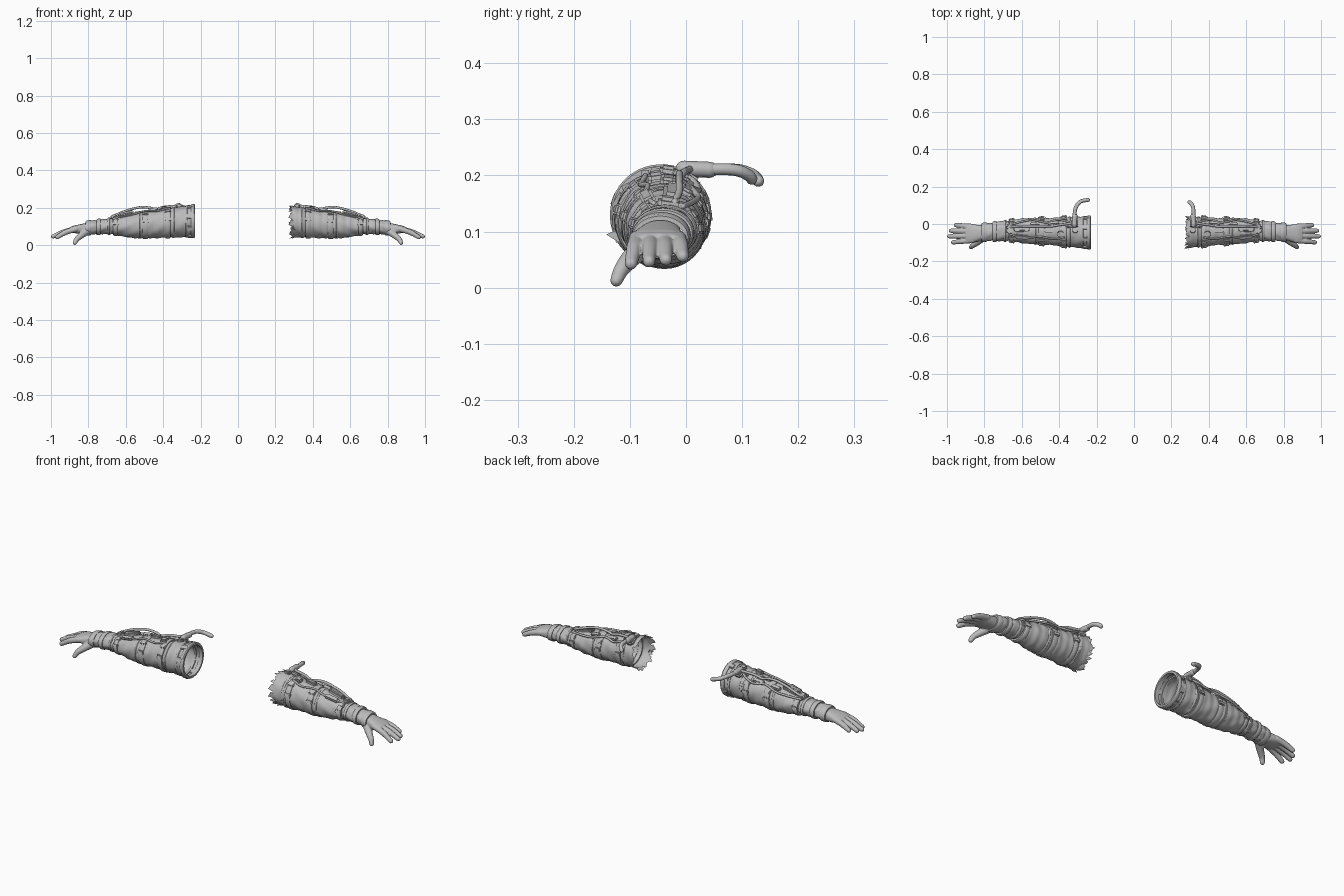
import bpy, bmesh, math, random
from mathutils import Vector

if "Cube" in bpy.data.objects:
    bpy.data.objects.remove(bpy.data.objects["Cube"])

random.seed(4)
GREY = bpy.data.materials.new("fabric grey")
GREY.diffuse_color = (0.5, 0.5, 0.5, 1)
GREY.use_nodes = True
GREY.node_tree.nodes["Principled BSDF"].inputs["Base Color"].default_value = GREY.diffuse_color

# Arm centreline: x, centre y, centre z, radius y, radius z
ARM = [(.22, -.045, .13, .082, .082), (.28, -.045, .126, .081, .081), (.36, -.043, .12, .078, .077),
       (.45, -.040, .112, .070, .072), (.53, -.038, .107, .069, .068), (.60, -.036, .103, .063, .058),
       (.66, -.036, .102, .054, .043), (.72, -.039, .100, .050, .038), (.78, -.043, .095, .047, .036),
       (.83, -.047, .088, .045, .033)]
PUFFS = [.37, .50, .665, .755]      # seams where the sleeve is pinched


def section(x):
    for a, b in zip(ARM, ARM[1:]):
        if x <= b[0]:
            t = max(0, (x - a[0]) / (b[0] - a[0]))
            return [p + (q - p) * t for p, q in zip(a[1:], b[1:])]
    return list(ARM[-1][1:])


def on_arm(x, deg, lift=0):
    """Point on the sleeve, angle from the top towards the back."""
    cy, cz, ry, rz = section(x)
    a = math.radians(deg)
    return Vector((x, cy + (ry + lift) * math.sin(a), cz + (rz + lift) * math.cos(a)))


def finish(bm, name, s, angle=40):
    for v in bm.verts:
        v.co.x *= s
    bmesh.ops.recalc_face_normals(bm, faces=bm.faces)
    me = bpy.data.meshes.new(name)
    bm.to_mesh(me)
    bm.free()
    ob = bpy.data.objects.new(name, me)
    bpy.context.collection.objects.link(ob)
    me.materials.append(GREY)
    bpy.ops.object.select_all(action='DESELECT')
    bpy.context.view_layer.objects.active = ob
    ob.select_set(True)
    bpy.ops.object.shade_smooth_by_angle(angle=math.radians(angle))
    return ob


def skin(bm, rings, close=False):
    vs = [[bm.verts.new(p) for p in r] for r in rings]
    n = len(vs[0])
    pairs = list(zip(vs, vs[1:])) + ([(vs[-1], vs[0])] if close else [])
    for a, b in pairs:
        for i in range(n):
            bm.faces.new((a[i], a[(i + 1) % n], b[(i + 1) % n], b[i]))
    return vs


def band(name, s, x, w, t, n=40):
    """Raised strap ring around the sleeve."""
    bm = bmesh.new()
    prof = [(-.5, -.004), (-.5, t * .6), (-.3, t), (.3, t), (.5, t * .6), (.5, -.004)]
    skin(bm, [[on_arm(x + u * w, 360 * i / n, l) for i in range(n)] for u, l in prof], True)
    finish(bm, name, s)


def tube(bm, pts, radii, n=12, caps=True, steps=6):
    """Smooth swept tube with rounded ends."""
    pts = [Vector(p) for p in pts]
    ext = [2 * pts[0] - pts[1]] + pts + [2 * pts[-1] - pts[-2]]
    path, rad = [], []
    for k in range(len(pts) - 1):
        a, b, c, d = ext[k:k + 4]
        for j in range(steps + (k == len(pts) - 2)):
            t = j / steps
            path.append(.5 * (2 * b + (c - a) * t + (2 * a - 5 * b + 4 * c - d) * t * t
                              + (3 * b - a - 3 * c + d) * t ** 3))
            rad.append(radii[k] + (radii[k + 1] - radii[k]) * t)
    if caps:
        d0, d1 = (path[0] - path[1]).normalized(), (path[-1] - path[-2]).normalized()
        r0, r1, p0, p1 = rad[0], rad[-1], path[0], path[-1]
        arcs = [math.radians(q) for q in (25, 50, 75, 86)]
        path = [p0 + d0 * r0 * math.sin(q) for q in arcs[::-1]] + path + [p1 + d1 * r1 * math.sin(q) for q in arcs]
        rad = [r0 * math.cos(q) for q in arcs[::-1]] + rad + [r1 * math.cos(q) for q in arcs]
    rings, u = [], None
    for i, p in enumerate(path):
        d = (path[min(i + 1, len(path) - 1)] - path[max(i - 1, 0)]).normalized()
        u = (u or d.orthogonal())
        u = (u - d * u.dot(d)).normalized()
        w = d.cross(u)
        rings.append([p + rad[i] * (u * math.cos(2 * math.pi * j / n) + w * math.sin(2 * math.pi * j / n))
                      for j in range(n)])
    vs = skin(bm, rings)
    bm.faces.new(vs[0])
    bm.faces.new(vs[-1])


def block(name, s, x, deg, size, lift=0):
    """Padded box lying on the sleeve."""
    bm = bmesh.new()
    bmesh.ops.create_cube(bm, size=1)
    bmesh.ops.scale(bm, vec=size, verts=bm.verts)
    bmesh.ops.bevel(bm, geom=bm.edges[:], offset=min(size) * .3, segments=2, affect='EDGES')
    a = math.radians(deg)
    slope = (on_arm(x + .03, 0).z - on_arm(x - .03, 0).z) / .06
    c = on_arm(x, deg, lift)
    for v in bm.verts:
        p = v.co.copy()
        p.z += p.x * slope
        v.co = c + Vector((p.x, p.y * math.cos(a) + p.z * math.sin(a), p.z * math.cos(a) - p.y * math.sin(a)))
    finish(bm, name, s)


def hand(s):
    bm = bmesh.new()
    # palm: flattened loft drooping forward
    secs = [(.79, -.045, .093, .036, .030), (.82, -.047, .088, .041, .029), (.85, -.050, .086, .047, .025),
            (.88, -.051, .085, .049, .019), (.90, -.051, .082, .045, .014)]
    rings = []
    for x, cy, cz, ry, rz in secs:
        ring = []
        for i in range(24):
            c, q = math.cos(i * math.pi / 12), math.sin(i * math.pi / 12)
            ring.append((x, cy + ry * math.copysign(abs(c) ** .8, c), cz + rz * math.copysign(abs(q) ** .8, q)))
        rings.append(ring)
    vs = skin(bm, rings)
    bm.faces.new(vs[0])
    bm.faces.new(vs[-1])
    # fingers: root y, tip x, tip y, tip z
    for y0, x1, y1, z1 in [(-.014, .953, -.006, .056), (-.038, .979, -.036, .050),
                           (-.063, .988, -.066, .047), (-.087, .967, -.098, .043)]:
        m = Vector((.875 + (x1 - .875) * .5, (y0 + y1) / 2, .084 + (z1 - .084) * .36))
        tube(bm, [(.865, y0, .087), m, (x1, y1, z1)], [.0155, .0145, .0115])
    # thumb
    tube(bm, [(.805, -.070, .078), (.838, -.098, .053), (.862, -.115, .032), (.872, -.124, .013)],
         [.022, .0175, .014, .0115])
    ob = finish(bm, "glove_hand", s, 180)
    mod = ob.modifiers.new("merge", 'REMESH')
    mod.mode, mod.voxel_size, mod.use_smooth_shade = 'VOXEL', .003, True
    sm = ob.modifiers.new("soften", 'SMOOTH')
    sm.iterations, sm.factor = 4, .5


def cable(name, s, pts, r):
    bm = bmesh.new()
    tube(bm, pts, [r] * len(pts), n=10)
    finish(bm, name, s)


for s in (-1, 1):
    torn = s > 0
    # sleeve: open puffed tube, ragged on the torn arm
    bm = bmesh.new()
    n, x0, rings = 48, (.295 if torn else .235), []
    for k in range(71):
        x = x0 + (.815 - x0) * k / 70
        pinch = sum(math.exp(-((x - p) / .014) ** 2) for p in PUFFS)
        wave = .0012 * math.sin(x * 150) - .005 * pinch + .002
        ring = [on_arm(x, 360 * i / n, wave + .0012 * math.sin(i * .8 + x * 60)) for i in range(n)]
        if torn and k == 0:
            for p in ring:
                p.x += random.uniform(-.02, .006)
        rings.append(ring)
    skin(bm, rings)
    finish(bm, "sleeve", s)

    # strap rings and wrist cuffs
    for x, w, t in [(.345, .012, .005), (.375, .026, .007), (.495, .030, .006), (.53, .010, .004),
                    (.655, .024, .008), (.69, .014, .006), (.745, .022, .007), (.80, .030, .006)]:
        band("strap_ring", s, x, w, t)

    if torn:
        # shreds of the ripped cuff
        for i in range(16):
            a, x = i * 22.5 + random.uniform(-7, 7), random.uniform(.268, .282)
            bm = bmesh.new()
            h = random.uniform(6, 13)
            lift = random.uniform(.002, .009)
            q = [bm.verts.new(on_arm(*c)) for c in ((x, a - h * .5, lift + .004), (x + .012, a + h, lift),
                                                    (.305, a + h * .7, .001), (.303, a - h, .001))]
            bm.faces.new(q)
            finish(bm, "cuff_shred", s)
        bm = bmesh.new()
        bm.faces.new([bm.verts.new(p) for p in ((.285, -.142, .095), (.30, -.118, .105), (.305, -.116, .078))])
        finish(bm, "cuff_flap", s)
    else:
        # heavy rim with fastening plates
        band("cuff_rim", s, .241, .022, .009)
        band("cuff_seam", s, .275, .012, .005)
        for i in range(8):
            block("cuff_plate", s, .257, i * 45 + 20, (.034, .026, .010), .004)

    # strap buckles on the front, top and back
    for x in (.375, .495, .655):
        for deg in (-75, -38, 55, 85):
            block("buckle", s, x, deg, (.034, .020, .012), .005)

    # equipment pads along the top
    for x, deg, size in [(.60, 8, (.085, .030, .022)), (.60, -28, (.07, .024, .016)), (.53, 30, (.05, .022, .016)),
                         (.455, 6, (.055, .028, .018)), (.43, 34, (.06, .022, .016)), (.395, -8, (.035, .030, .018)),
                         (.665, 8, (.032, .045, .022)), (.345, 26, (.04, .028, .018)), (.315, 8, (.03, .03, .018))]:
        block("equipment_pad", s, x, deg, size, .007)

    # cables arching above the pads
    cable("top_cable", s, [(.675, -.02, .152), (.63, -.012, .172), (.58, -.012, .190), (.52, -.012, .203),
                           (.47, -.012, .200), (.44, -.012, .192), (.40, -.005, .204), (.35, .002, .209),
                           (.315, .01, .212)], .0065)
    cable("back_cable", s, [on_arm(x, d, l) for x, d, l in
                            [(.67, 30, .008), (.60, 42, .010), (.54, 46, .014), (.47, 36, .012),
                             (.41, 48, .012), (.36, 40, .012), (.33, 28, .010)]], .0055)
    cable("front_cable", s, [on_arm(x, d, l) for x, d, l in
                             [(.66, -20, .008), (.57, -30, .006), (.50, -22, .010), (.43, -30, .008),
                              (.375, -20, .010)]], .005)

    # hose connector and air hose towards the back
    cable("hose_connector", s, [(.318, -.004, .212), (.318, .02, .211), (.316, .042, .210)], .0145)
    block("connector_mount", s, .318, 32, (.036, .05, .024), .006)
    hose = ([(.318, .03, .210), (.318, .07, .211), (.314, .095, .208), (.303, .112, .200), (.296, .117, .194)] if torn
            else [(.318, .03, .210), (.316, .07, .211), (.306, .098, .209), (.283, .121, .200), (.246, .129, .190)])
    cable("air_hose", s, hose, .0105)

    hand(s)
